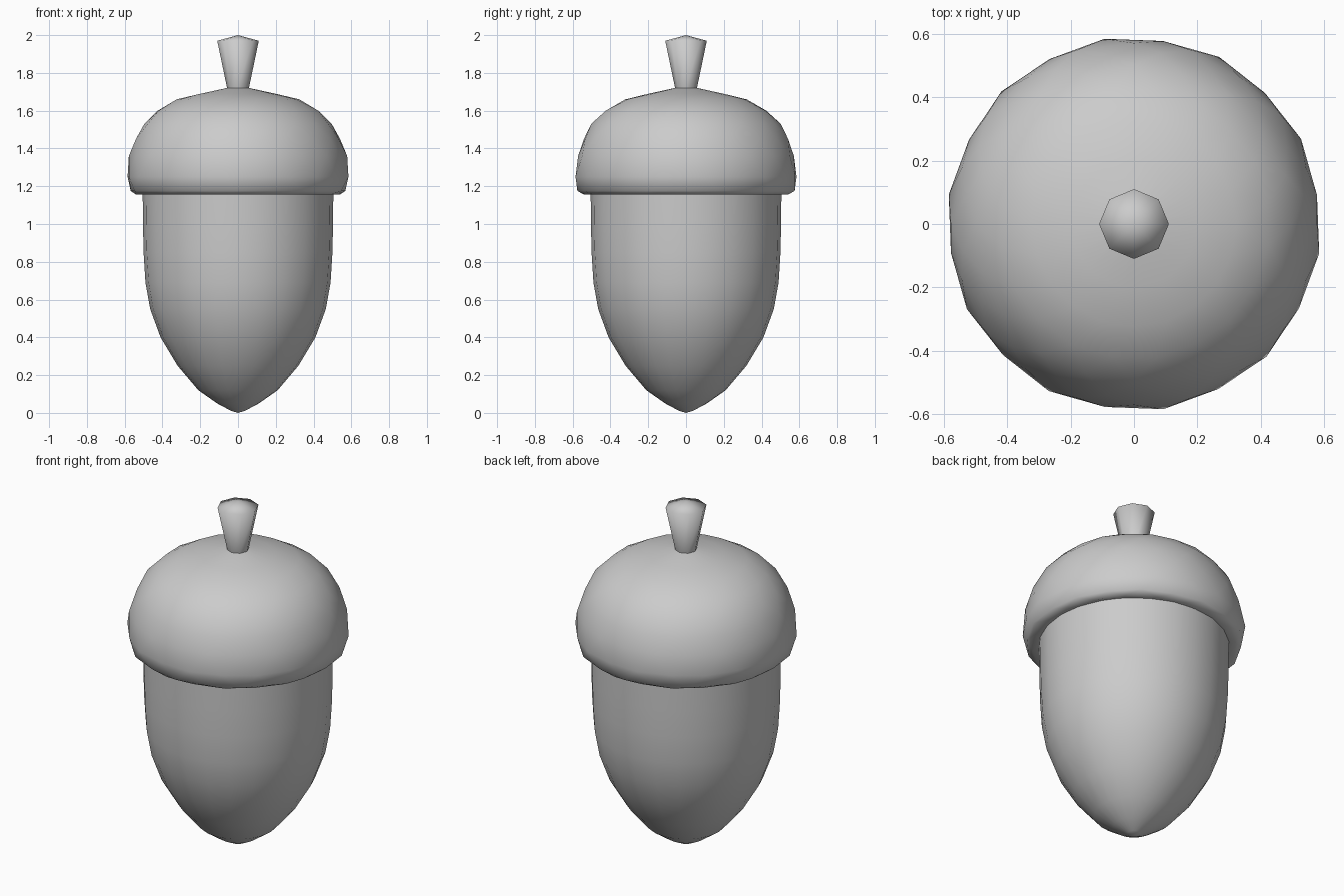
import bpy
from math import sin, cos, pi

if "Cube" in bpy.data.objects:
    bpy.data.objects.remove(bpy.data.objects["Cube"], do_unlink=True)

grey = bpy.data.materials.new("plain grey")
grey.use_nodes = True
colour = (0.6, 0.6, 0.6, 1)
grey.diffuse_color = colour
grey.node_tree.nodes["Principled BSDF"].inputs["Base Color"].default_value = colour


def lathe(name, profile, sides, stagger=False, dimple=0.0):
    """Spin (radius, z) rings; a zero radius is a pole. Staggered rings interlock as triangles."""
    verts, faces, rings = [], [], []
    for i, (r, z) in enumerate(profile):
        start, count = len(verts), sides if r else 1
        shift = 0.5 * (i % 2) if stagger else 0
        for k in range(count):
            a = 2 * pi * (k + shift) / sides
            rk = r * (1 - dimple * ((k + i // 2) % 2))
            verts.append((rk * cos(a), rk * sin(a), z))
        rings.append([start + k % count for k in range(sides)])
    for i, (low, high) in enumerate(zip(rings, rings[1:])):
        for k in range(sides):
            n = (k + 1) % sides
            if low[0] == low[1]:
                faces.append((low[0], high[n], high[k]))
            elif high[0] == high[1]:
                faces.append((low[k], low[n], high[0]))
            elif not stagger:
                faces.append((low[k], low[n], high[n], high[k]))
            elif i % 2 == 0:
                faces += [(low[k], low[n], high[k]), (low[n], high[n], high[k])]
            else:
                faces += [(low[k], high[n], high[k]), (low[k], low[n], high[n])]
    mesh = bpy.data.meshes.new(name)
    mesh.from_pydata(verts, [], faces)
    mesh.materials.append(grey)
    mesh.shade_smooth()
    obj = bpy.data.objects.new(name, mesh)
    bpy.context.collection.objects.link(obj)
    return obj


# Pointed nut body
lathe("nut", [(0, 0), (0.035, 0.01), (0.11, 0.05), (0.21, 0.12), (0.32, 0.25),
              (0.41, 0.40), (0.465, 0.55), (0.49, 0.69), (0.5, 0.85),
              (0.503, 1.0), (0.505, 1.19)], 24)

# Domed cap with interlocking rows of shallow scales and an inturned rim
lathe("cap", [(0.48, 1.17), (0.545, 1.155), (0.575, 1.175), (0.592, 1.25),
              (0.578, 1.36), (0.547, 1.45), (0.502, 1.53), (0.43, 1.6),
              (0.325, 1.66), (0.2, 1.69), (0.06, 1.72), (0, 1.725)],
      20, stagger=True, dimple=0.012)

# Flared stem with a low pointed top
lathe("stem", [(0.055, 1.7), (0.06, 1.73), (0.11, 1.97), (0, 2.0)], 8)
